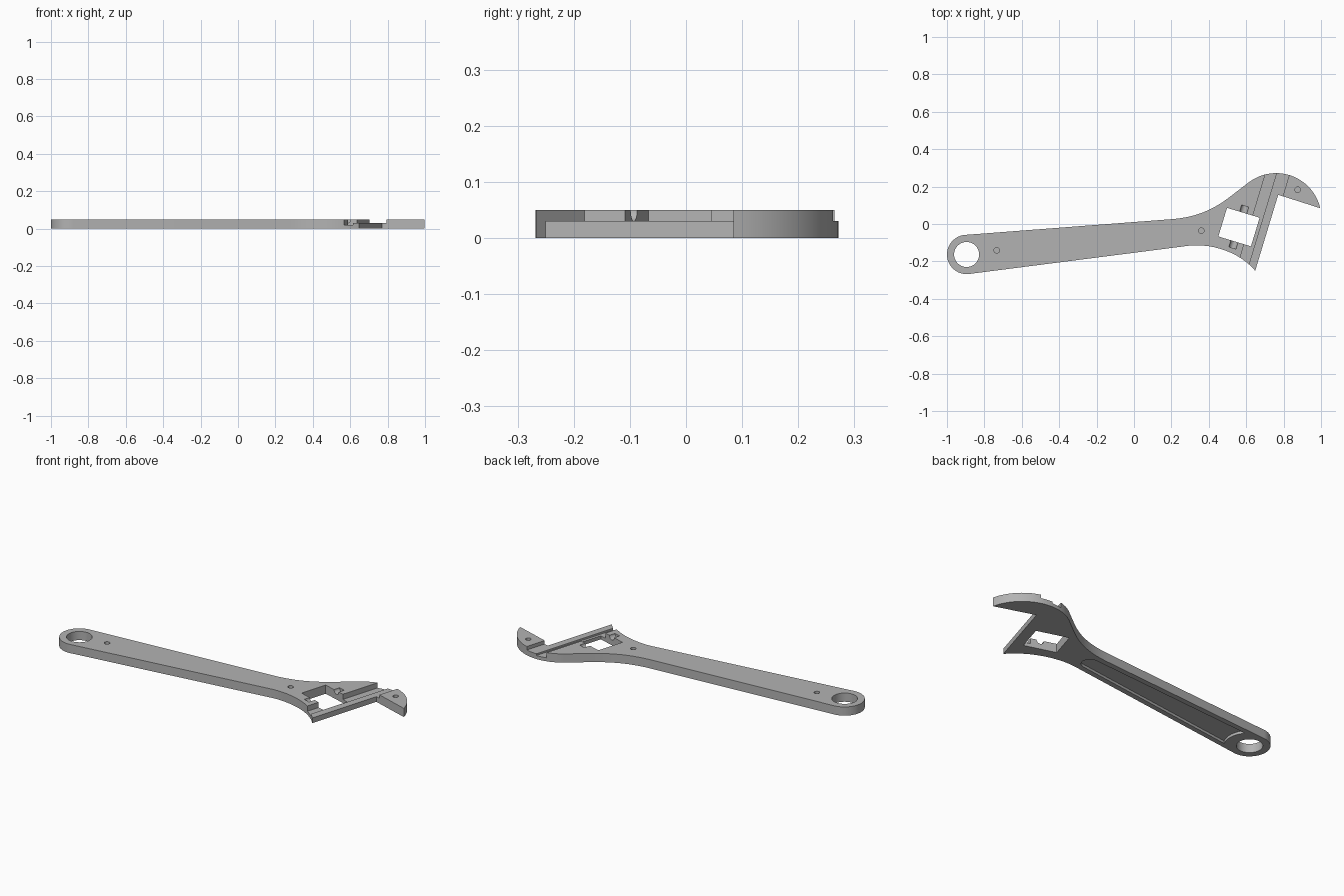
import bpy, bmesh, math
from mathutils import Vector, Matrix
from mathutils.geometry import interpolate_bezier

if "Cube" in bpy.data.objects:
    bpy.data.objects.remove(bpy.data.objects["Cube"], do_unlink=True)

THICK = 0.05
OVER = 0.07                      # cutters overshoot the surfaces
EYE = (-0.895, -0.163)           # hanging hole centre
HEAD_ANGLE = math.atan2(-0.29, 0.957)
HEAD = Matrix.Rotation(HEAD_ANGLE, 4, 'Z')   # head frame: u across, v along the jaw slide

steel = bpy.data.materials.new("steel_grey")
steel.use_nodes = True
GREY = (0.45, 0.45, 0.45, 1)
steel.diffuse_color = GREY
steel.node_tree.nodes["Principled BSDF"].inputs["Base Color"].default_value = GREY


def arc(c, r, a0, a1, n):
    """Points on an arc, angles in degrees."""
    angles = [math.radians(a0 + (a1 - a0) * i / n) for i in range(n + 1)]
    return [(c[0] + r * math.cos(a), c[1] + r * math.sin(a)) for a in angles]


def bezier(*pts, n=14):
    return [p[:2] for p in interpolate_bezier(*[Vector((x, y, 0)) for x, y in pts], n)]


def prism(name, pts, z0, z1, matrix=None):
    """Extrude a flat outline from z0 to z1."""
    bm = bmesh.new()
    face = bm.faces.new([bm.verts.new((x, y, z0)) for x, y in pts])
    ext = bmesh.ops.extrude_face_region(bm, geom=[face])["geom"]
    bmesh.ops.translate(bm, vec=(0, 0, z1 - z0),
                        verts=[g for g in ext if isinstance(g, bmesh.types.BMVert)])
    bmesh.ops.recalc_face_normals(bm, faces=bm.faces)
    if matrix:
        bm.transform(matrix)
    mesh = bpy.data.meshes.new(name)
    bm.to_mesh(mesh)
    bm.free()
    mesh.materials.append(steel)
    ob = bpy.data.objects.new(name, mesh)
    bpy.context.collection.objects.link(ob)
    return ob


def box(name, u0, u1, v0, v1, z0):
    return prism(name, [(u0, v0), (u1, v0), (u1, v1), (u0, v1)], z0, OVER, HEAD)


def disc(name, c, r, z0, n=32):
    return prism(name, arc(c, r, 0, 360, n)[:-1], z0, OVER)


# Body outline: handle top, neck, rounded jaw, jaw faces, lower neck, handle end
outline = (bezier((0.19, 0.025), (0.32, 0.034), (0.41, 0.068), (0.51, 0.143))
           + arc((0.76, 0.03), 0.242, 127, 13, 28)
           + [(0.771, 0.156)]
           + bezier((0.648, -0.25), (0.56, -0.145), (0.40, -0.097), (0.271, -0.119))
           + arc(EYE, 0.105, 277.4, 94.3, 28))
body = prism("wrench_body", outline, 0, THICK)

# Cutters: window, stepped jaw slide, eye and peg holes
cutters = [
    box("window_cutter", 0.451, 0.633, 0.067, 0.227, -0.02),
    box("slide_groove_cutter", 0.595, 0.6502, -0.5, 0.5, 0.02),
    box("slide_ledge_cutter", 0.65, 0.718, -0.5, 0.5, 0.03),
    disc("eye_cutter", EYE, 0.067, -0.02, 40),
]
for c in [(-0.734, -0.141), (0.36, -0.036), (0.875, 0.183)]:
    cutters.append(disc("peg_hole_cutter", c, 0.015, 0.025, 20))

# Half-round seat for the worm screw pin, along the slide direction
pin = prism("pin_seat_cutter", arc((0, 0), 0.02, 0, 360, 24)[:-1], 0.03, 0.264,
            HEAD @ Matrix.Translation((0.541, 0, THICK)) @ Matrix.Rotation(-math.pi / 2, 4, 'X'))
cutters.append(pin)

# Shallow recess under the handle, curved around the eye
recess = arc(EYE, 0.13, -29, 40, 12) + arc((0.25, -0.0465), 0.045, 94, -83, 14)
cutters.append(prism("recess_cutter", recess, -0.02, 0.015))

bpy.context.view_layer.objects.active = body
for cutter in cutters:
    cutter.hide_render = True
    mod = body.modifiers.new("cut", 'BOOLEAN')
    mod.operation = 'DIFFERENCE'
    mod.solver = 'EXACT'
    mod.object = cutter
    bpy.ops.object.modifier_apply(modifier=mod.name)
    bpy.data.objects.remove(cutter, do_unlink=True)

# Smooth curved walls, keep machined edges sharp
bpy.ops.object.select_all(action='DESELECT')
body.select_set(True)
bpy.ops.object.shade_smooth_by_angle(angle=math.radians(30))
